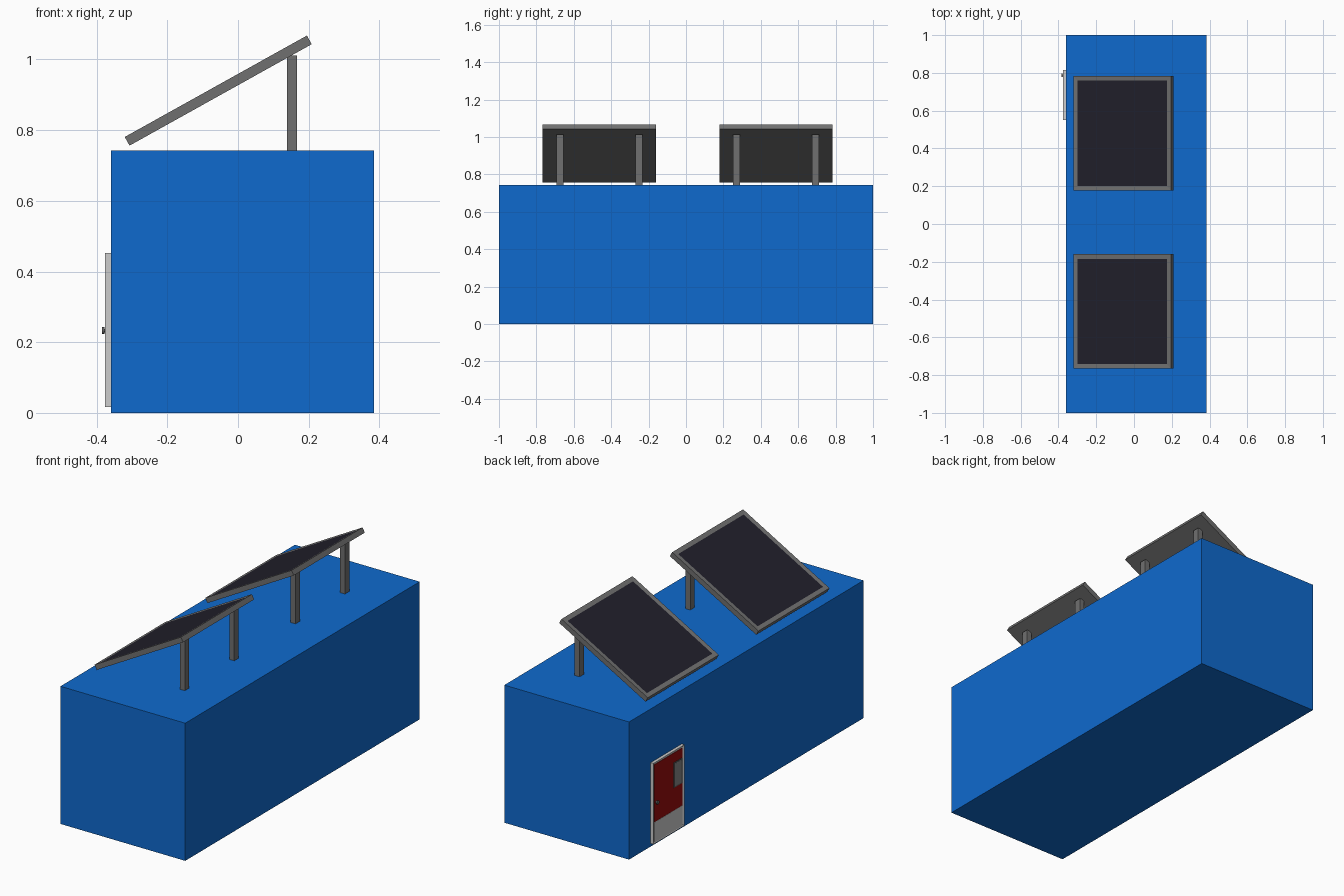
import bpy, bmesh, math
from mathutils import Matrix, Vector

if "Cube" in bpy.data.objects:
    bpy.data.objects.remove(bpy.data.objects["Cube"])


def material(name, hex_code):
    lin = []
    for i in (0, 2, 4):
        c = int(hex_code[i:i + 2], 16) / 255
        lin.append(c / 12.92 if c <= 0.04045 else ((c + 0.055) / 1.055) ** 2.4)
    m = bpy.data.materials.new(name)
    m.diffuse_color = (*lin, 1)
    m.use_nodes = True
    m.node_tree.nodes["Principled BSDF"].inputs["Base Color"].default_value = m.diffuse_color
    return m


BLUE = material("container blue", "0F6ACE")
GREY = material("frame grey", "707070")
CELL = material("solar cell dark", "21202B")
LIGHT = material("door frame light grey", "CCCCCC")
RED = material("door red", "980C0C")
GLASS = material("window grey", "858585")
METAL = material("knob metal", "606060")


def finish(bm, name, *mats):
    me = bpy.data.meshes.new(name)
    bm.to_mesh(me)
    bm.free()
    ob = bpy.data.objects.new(name, me)
    bpy.context.collection.objects.link(ob)
    for m in mats:
        me.materials.append(m)
    return ob


def box_mesh(x, y, z):
    """Box mesh from (min, max) ranges."""
    bm = bmesh.new()
    bmesh.ops.create_cube(bm, size=1)
    lo, hi = Vector((x[0], y[0], z[0])), Vector((x[1], y[1], z[1]))
    for v in bm.verts:
        v.co = (lo + hi) / 2 + Vector(a * b for a, b in zip(v.co, hi - lo))
    return bm


def box(name, x, y, z, mat):
    return finish(box_mesh(x, y, z), name, mat)


# Main container
box("container_body", (-0.36, 0.385), (-1, 1), (0, 0.743), BLUE)


# Tilted solar panel: inset, slightly sunken dark cell area on the top face
def solar_panel(tag, yc):
    bm = box_mesh((-0.295, 0.295), (-0.303, 0.303), (-0.014, 0.014))
    top = max(bm.faces, key=lambda f: f.calc_center_median().z)
    bmesh.ops.inset_region(bm, faces=[top], thickness=0.034)
    top.material_index = 1
    for v in top.verts:
        v.co.z -= 0.002
    bm.transform(Matrix.Translation((-0.056, yc, 0.912))
                 @ Matrix.Rotation(math.radians(-29.1), 4, 'Y'))
    finish(bm, "solar_panel_" + tag, GREY, CELL)
    # Two rear support legs
    for side, s in (("a", -1), ("b", 1)):
        y = yc + s * 0.211
        box(f"panel_leg_{tag}_{side}", (0.138, 0.167),
            (y - 0.0185, y + 0.0185), (0.74, 1.012), GREY)


solar_panel("front", -0.463)
solar_panel("back", 0.481)

# Door on the left wall: frame ring, threshold, leaf, kick plate and window
frame = box_mesh((-0.376, -0.355), (0.55, 0.815), (0.016, 0.453))
outer = min(frame.faces, key=lambda f: f.calc_center_median().x)
bmesh.ops.inset_region(frame, faces=[outer], thickness=0.013)
for v in outer.verts:
    v.co.x += 0.005
finish(frame, "door_frame", LIGHT)
box("door_leaf", (-0.373, -0.36), (0.563, 0.802), (0.13, 0.44), RED)
box("kick_plate", (-0.374, -0.36), (0.563, 0.802), (0.02, 0.13), LIGHT)
box("window_rim", (-0.3755, -0.37), (0.568, 0.638), (0.253, 0.388), METAL)
box("window_pane", (-0.3765, -0.37), (0.574, 0.632), (0.259, 0.382), GLASS)

# Round door knob
bm = bmesh.new()
for radius, depth, x in ((0.005, 0.010, -0.376), (0.010, 0.007, -0.3815)):
    bmesh.ops.create_cone(
        bm, cap_ends=True, segments=16, radius1=radius, radius2=radius, depth=depth,
        matrix=Matrix.Translation((x, 0.787, 0.233)) @ Matrix.Rotation(math.pi / 2, 4, 'Y'))
knob = finish(bm, "door_knob", METAL)
bpy.context.view_layer.objects.active = knob
knob.select_set(True)
bpy.ops.object.shade_smooth_by_angle()
